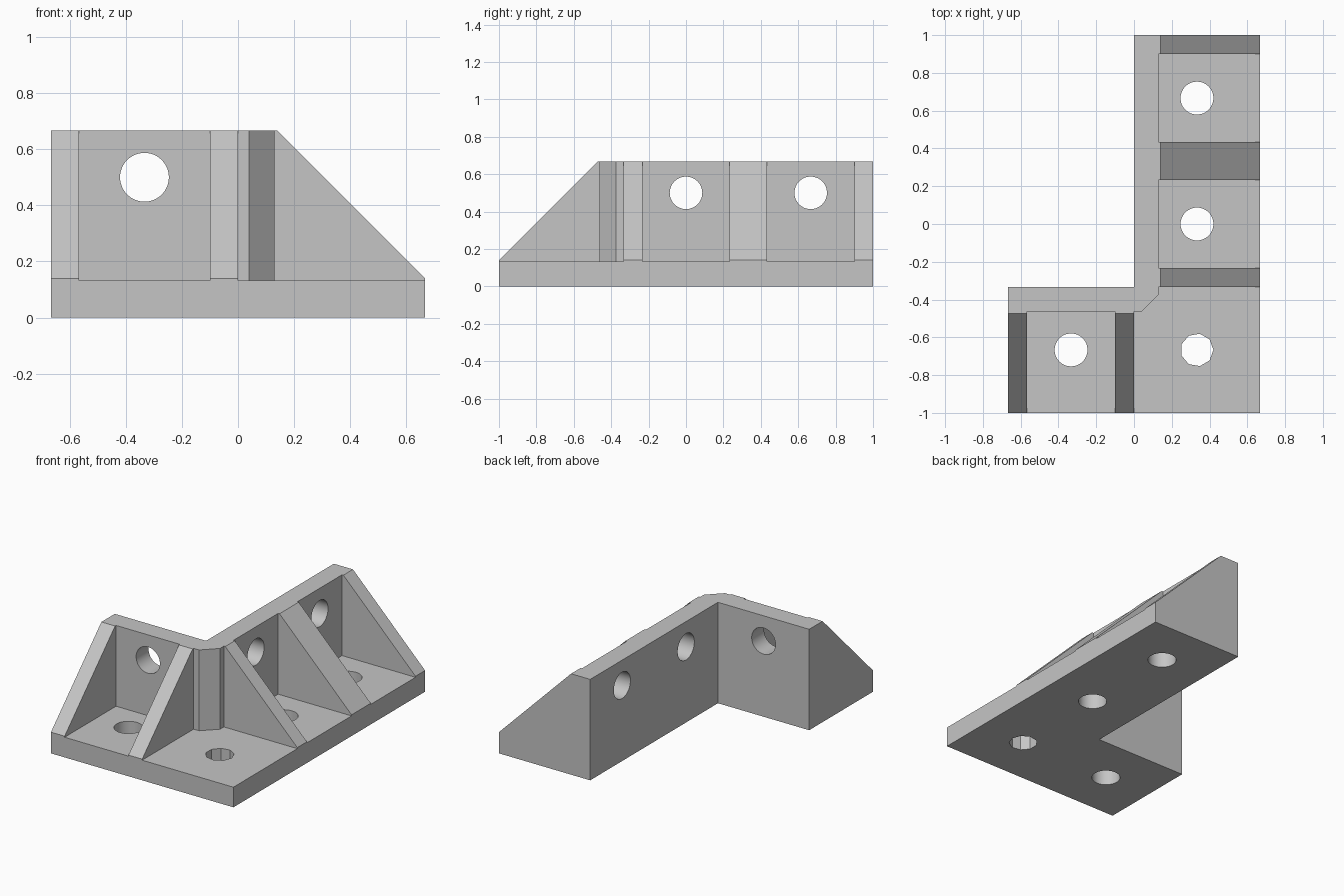
import bpy, bmesh
from math import cos, sin, tau
from mathutils import Vector

if "Cube" in bpy.data.objects:
    bpy.data.objects.remove(bpy.data.objects["Cube"])

grey = bpy.data.materials.new("light_grey")
grey.use_nodes = True
grey.diffuse_color = (0.56, 0.56, 0.56, 1)
grey.node_tree.nodes["Principled BSDF"].inputs["Base Color"].default_value = grey.diffuse_color

EDGE = 2 / 3        # half width, and height of the walls
FLOOR = 0.133       # base thickness
WALL = 0.13         # wall thickness
BACK = -1 / 3       # rear face of the short wing
HOLE = 0.087        # hole radius


def prism(name, outline, depth):
    """Extrude a closed 3D outline along the depth vector."""
    bm = bmesh.new()
    face = bm.faces.new([bm.verts.new(p) for p in outline])
    grown = bmesh.ops.extrude_face_region(bm, geom=[face], use_keep_orig=True)
    moved = [v for v in grown["geom"] if isinstance(v, bmesh.types.BMVert)]
    bmesh.ops.translate(bm, verts=moved, vec=depth)
    bmesh.ops.recalc_face_normals(bm, faces=bm.faces)
    mesh = bpy.data.meshes.new(name)
    bm.to_mesh(mesh)
    bm.free()
    mesh.materials.append(grey)
    obj = bpy.data.objects.new(name, mesh)
    bpy.context.collection.objects.link(obj)
    return obj


def drill(target, centre, axis, sides=48):
    """Cut a round hole through the target along the axis."""
    axis = Vector(axis)
    u = Vector((0, 1, 0)) if axis.x else Vector((1, 0, 0))
    v = axis.cross(u)
    start = Vector(centre) - axis * 0.3
    ring = [start + HOLE * (u * cos(tau * i / sides) + v * sin(tau * i / sides))
            for i in range(sides)]
    cutter = prism("hole_cutter", ring, axis * 0.6)
    cutter.hide_render = True
    mod = target.modifiers.new("hole", "BOOLEAN")
    mod.operation, mod.solver, mod.object = "DIFFERENCE", "EXACT", cutter
    bpy.context.view_layer.objects.active = target
    bpy.ops.object.modifier_apply(modifier=mod.name)
    bpy.data.objects.remove(cutter)


# L-shaped base plate with four holes, the corner one faceted
plan = [(-EDGE, -1), (EDGE, -1), (EDGE, 1), (0, 1), (0, BACK), (-EDGE, BACK)]
base = prism("base_plate", [(x, y, 0) for x, y in plan], (0, 0, FLOOR))
for x, y, sides in [(1/3, 0, 48), (1/3, EDGE, 48), (-1/3, -EDGE, 48), (1/3, -EDGE, 9)]:
    drill(base, (x, y, 0), (0, 0, 1), sides)

# L-shaped upright wall with a chamfered inside corner
inner = BACK - WALL
plan = [(-EDGE, BACK), (-EDGE, inner), (0.04, inner), (WALL, inner + 0.09),
        (WALL, 1), (0, 1), (0, BACK)]
wall = prism("upright_wall", [(x, y, FLOOR) for x, y in plan], (0, 0, EDGE - FLOOR))
for y in (0, EDGE):
    drill(wall, (WALL / 2, y, 0.5), (1, 0, 0))
drill(wall, (-1/3, BACK - WALL / 2, 0.5), (0, 1, 0))

# Triangular ribs: distance from the wall's rear face, height
side = [(WALL, FLOOR), (EDGE, FLOOR), (EDGE, 0.14), (0.14, EDGE), (WALL, EDGE)]
for name, y, width in [("front", BACK, 0.1), ("middle", 0.233, 0.2), ("rear", 0.9, 0.1)]:
    prism(name + "_long_wing_rib", [(d, y, z) for d, z in side], (0, width, 0))
for name, x in [("outer", -EDGE), ("inner", -0.1)]:
    prism(name + "_short_wing_rib", [(x, BACK - d, z) for d, z in side], (0.1, 0, 0))

# Smooth the bores, keep all corners sharp
for obj in (base, wall):
    bpy.ops.object.select_all(action="DESELECT")
    obj.select_set(True)
    bpy.context.view_layer.objects.active = obj
    bpy.ops.object.shade_smooth_by_angle()
